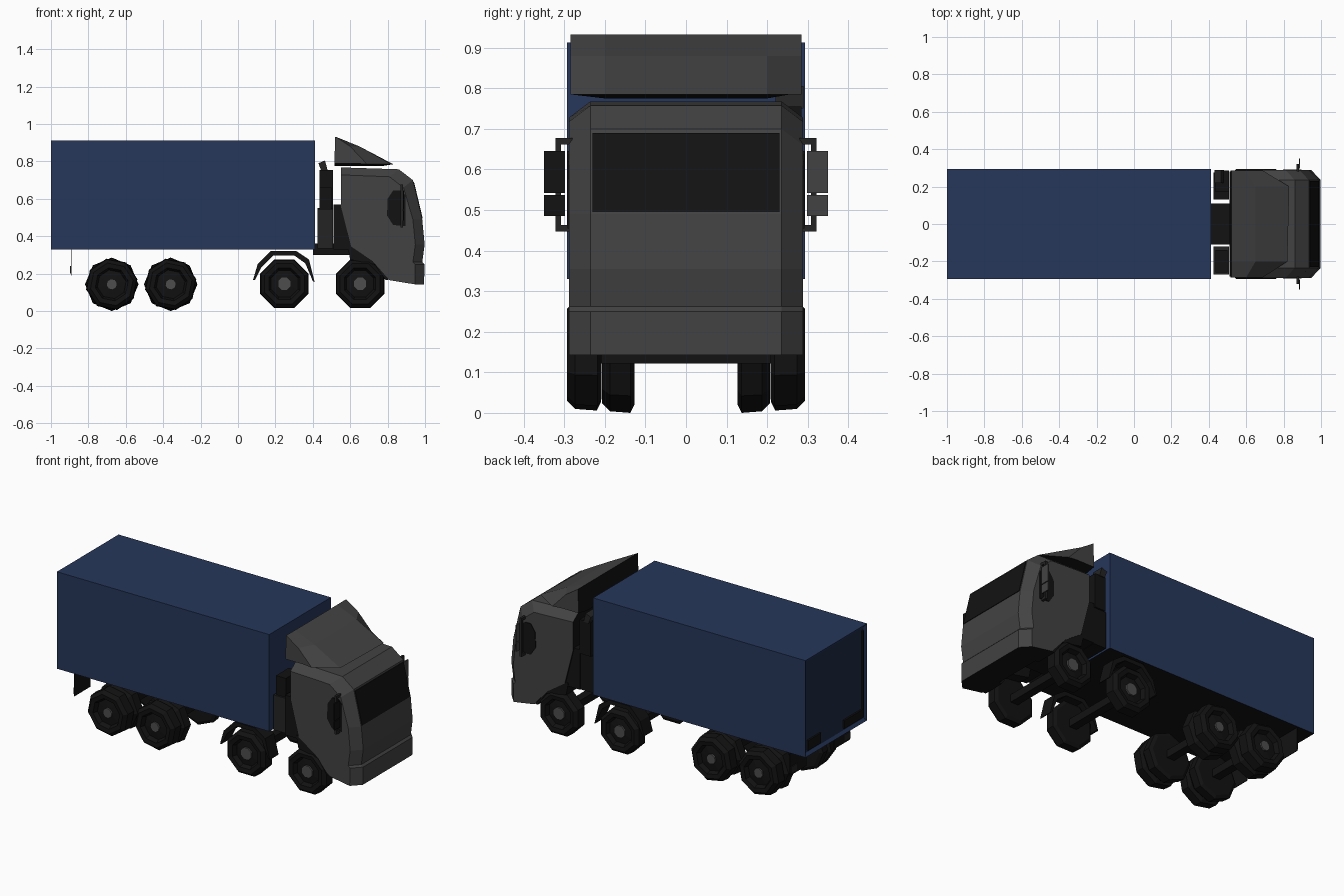
import bpy, bmesh, math

if "Cube" in bpy.data.objects:
    bpy.data.objects.remove(bpy.data.objects["Cube"])

def mat(name, r, g, b):
    m = bpy.data.materials.new(name)
    m.diffuse_color = (r, g, b, 1)
    m.use_nodes = True
    m.node_tree.nodes["Principled BSDF"].inputs["Base Color"].default_value = m.diffuse_color
    return m

BLUE = mat("cargo blue", 0.019, 0.038, 0.105)
NAVY = mat("door dark blue", 0.012, 0.022, 0.056)
GREY = mat("cab grey", 0.055, 0.055, 0.055)
DARK = mat("dark grey", 0.017, 0.017, 0.017)
BLACK = mat("black", 0.006, 0.006, 0.006)
HUB = mat("hub grey", 0.075, 0.075, 0.075)

def finish(name, bm, *mats):
    bmesh.ops.recalc_face_normals(bm, faces=bm.faces)
    me = bpy.data.meshes.new(name)
    bm.to_mesh(me)
    bm.free()
    for m in mats:
        me.materials.append(m)
    ob = bpy.data.objects.new(name, me)
    bpy.context.collection.objects.link(ob)
    return ob

def paint(ob, rule):
    for p in ob.data.polygons:
        p.material_index = rule(p)

def loft(name, sections, *mats):
    """Skin closed outlines with the same point count, capped at both ends."""
    bm = bmesh.new()
    rows = [[bm.verts.new(p) for p in s] for s in sections]
    n = len(rows[0])
    for a, b in zip(rows, rows[1:]):
        for i in range(n):
            j = (i + 1) % n
            bm.faces.new((a[i], a[j], b[j], b[i]))
    bm.faces.new(rows[0])
    bm.faces.new(rows[-1])
    return finish(name, bm, *mats)

def prism(name, xz, y0, y1, *mats):
    return loft(name, [[(x, y, z) for x, z in xz] for y in (y0, y1)], *mats)

def box(name, x0, x1, y0, y1, z0, z1, *mats):
    return prism(name, [(x0, z0), (x1, z0), (x1, z1), (x0, z1)], y0, y1, *mats)

# cargo box with recessed rear door and dark underside
cargo = box("cargo_box", -1, 0.413, -0.293, 0.293, 0.33, 0.913, BLUE, NAVY, BLACK)
bm = bmesh.new()
bm.from_mesh(cargo.data)
rear = [f for f in bm.faces if f.normal.x < -0.5]
bmesh.ops.inset_region(bm, faces=rear, thickness=0.025, depth=-0.012)
rear[0].material_index = 1
for f in bm.faces:
    if f.normal.z < -0.5 and f.calc_center_median().z < 0.34:
        f.material_index = 2
bm.to_mesh(cargo.data)
bm.free()
box("door_latch_right", -0.998, -0.985, -0.265, -0.08, 0.36, 0.41, BLACK)
box("door_latch_left", -0.998, -0.985, 0.14, 0.262, 0.36, 0.42, BLACK)
box("door_hinge_strip", -0.998, -0.985, -0.268, -0.255, 0.41, 0.88, BLACK)

# cab: side profile lofted across y, outer sections pulled back and lowered
PROFILE = [(0.605, 0.345), (0.55, 0.56), (0.55, 0.768), (0.86, 0.758), (0.935, 0.70),
           (0.985, 0.49), (0.998, 0.355), (0.985, 0.262), (0.997, 0.25), (0.995, 0.143),
           (0.81, 0.165), (0.72, 0.267)]

def cab_section(y, pull, drop):
    return [(x - pull if x > 0.85 else x, y, z - drop if z > 0.69 else z) for x, z in PROFILE]

cab = loft("cab", [cab_section(-0.288, 0.05, 0.04), cab_section(-0.235, 0, 0),
                   cab_section(0.235, 0, 0), cab_section(0.288, 0.05, 0.04)], GREY, BLACK)
paint(cab, lambda p: int(p.normal.x < -0.5 or (p.normal.z < -0.3 and p.center.x < 0.95)))

# windscreen plate on the sloped front
def slope(z):
    return 0.935 + (0.70 - z) * 0.238
prism("windscreen", [(slope(0.495) - 0.004, 0.495), (slope(0.495) + 0.004, 0.495),
                     (slope(0.69) + 0.004, 0.69), (slope(0.69) - 0.004, 0.69)],
      -0.23, 0.23, BLACK)

# roof fairing wedge, grey above and black below and behind
def fairing_section(y, tip, base):
    return [(0.515, y, base), (0.52, y, 0.933), (0.60 if tip < 0.7 else 0.65, y, 0.88),
            (tip, y, 0.785), (tip - 0.06, y, base)]
fairing = loft("roof_fairing", [fairing_section(-0.285, 0.69, 0.79), fairing_section(-0.2, 0.82, 0.775),
                                fairing_section(0.2, 0.83, 0.775), fairing_section(0.285, 0.69, 0.79)],
               GREY, BLACK)
paint(fairing, lambda p: int(p.normal.x < -0.5 or p.normal.z < -0.2))

# rear of cab, equipment behind it, chassis stub
box("cab_rear_panel", 0.51, 0.605, -0.28, 0.28, 0.33, 0.57, BLACK)
box("chassis_rails", 0.40, 0.95, -0.11, 0.11, 0.30, 0.36, BLACK)
box("side_tank", 0.425, 0.508, -0.27, -0.12, 0.335, 0.545, DARK)
box("side_tank_top", 0.435, 0.50, -0.26, -0.14, 0.545, 0.66, BLACK)
box("intake_base", 0.425, 0.508, 0.13, 0.275, 0.33, 0.55, BLACK)
box("intake_tower", 0.435, 0.508, 0.17, 0.285, 0.55, 0.755, BLACK)
prism("intake_spout", [(0.445, 0.75), (0.48, 0.75), (0.465, 0.805), (0.43, 0.79)], 0.22, 0.29, DARK)

# wheels: eight-sided lathed rings
def wheel(name, x, z, y_out, width, s, turn, hub_r):
    r = z if turn == 0 else 0.14
    rings = [(hub_r, -0.014), (hub_r, -0.024), (0.078, -0.03), (0.09, -0.004), (r - 0.024, 0),
             (r - 0.004, -0.02), (r, -width + 0.01), (r - 0.02, -width)]
    bm = bmesh.new()
    rows = []
    for rad, d in rings:
        rows.append([bm.verts.new((x + rad * math.sin(a), s * (y_out + d), z - rad * math.cos(a)))
                     for a in (turn + k * math.pi / 4 for k in range(8))])
    for i, (a, b) in enumerate(zip(rows, rows[1:])):
        for k in range(8):
            f = bm.faces.new((a[k], a[k - 1], b[k - 1], b[k]))
            f.material_index = 1 if i == 0 else 0
    bm.faces.new(rows[0]).material_index = 1
    bm.faces.new(rows[-1])
    finish(name, bm, BLACK, HUB)

for s, side in ((-1, "right"), (1, "left")):
    for i, x in enumerate((0.653, 0.248)):
        wheel(f"steer_wheel_{i}_{side}", x, 0.146, 0.293, 0.085, s, math.pi / 8, 0.038)
    for i, x in enumerate((-0.36, -0.675)):
        wheel(f"drive_wheel_outer_{i}_{side}", x, 0.143, 0.293, 0.083, s, 0.2, 0.03)
        wheel(f"drive_wheel_inner_{i}_{side}", x, 0.143, 0.207, 0.08, s, 0, 0.03)

    # arched mudguard over the second axle
    arch = [(0.08, 0.165), (0.105, 0.25), (0.175, 0.322), (0.31, 0.322), (0.38, 0.275), (0.41, 0.155),
            (0.40, 0.16), (0.36, 0.255), (0.30, 0.298), (0.19, 0.298), (0.125, 0.235), (0.09, 0.165)]
    prism(f"mudguard_{side}", arch, s * 0.20, s * 0.285, BLACK)
    # front wheel housing under the cab
    prism(f"wheel_housing_{side}", [(0.585, 0.35), (0.60, 0.275), (0.73, 0.25), (0.79, 0.165),
                                    (0.815, 0.17), (0.725, 0.27), (0.61, 0.35)],
          s * 0.15, s * 0.283, BLACK)
    # rear mud flap with lamp
    box(f"mud_flap_{side}", -0.893, -0.889, s * 0.13, s * 0.285, 0.19, 0.33, BLACK)
    box(f"rear_lamp_{side}", -0.898, -0.893, s * 0.22, s * 0.28, 0.20, 0.24, DARK)

    # side quarter window plate, mirror arms and mirror plates
    prism(f"quarter_window_{side}", [(0.895, 0.455), (0.895, 0.62), (0.87, 0.645), (0.83, 0.645),
                                     (0.80, 0.60), (0.797, 0.51), (0.83, 0.46)],
          s * 0.286, s * 0.292, BLACK)
    for z in (0.455, 0.67):
        box(f"mirror_arm_{side}", 0.868, 0.882, s * 0.28, s * 0.322, z - 0.008, z + 0.008, DARK)
    box(f"mirror_post_{side}", 0.868, 0.882, s * 0.308, s * 0.322, 0.455, 0.67, DARK)
    for z0, z1 in ((0.485, 0.537), (0.542, 0.645)):
        box(f"mirror_{side}", 0.882, 0.888, s * 0.298, s * 0.35, z0, z1, BLACK if s < 0 else GREY)

# axles
for i, x in enumerate((0.653, 0.248, -0.36, -0.675)):
    box(f"axle_{i}", x - 0.025, x + 0.025, -0.25, 0.25, 0.122, 0.168, BLACK)
